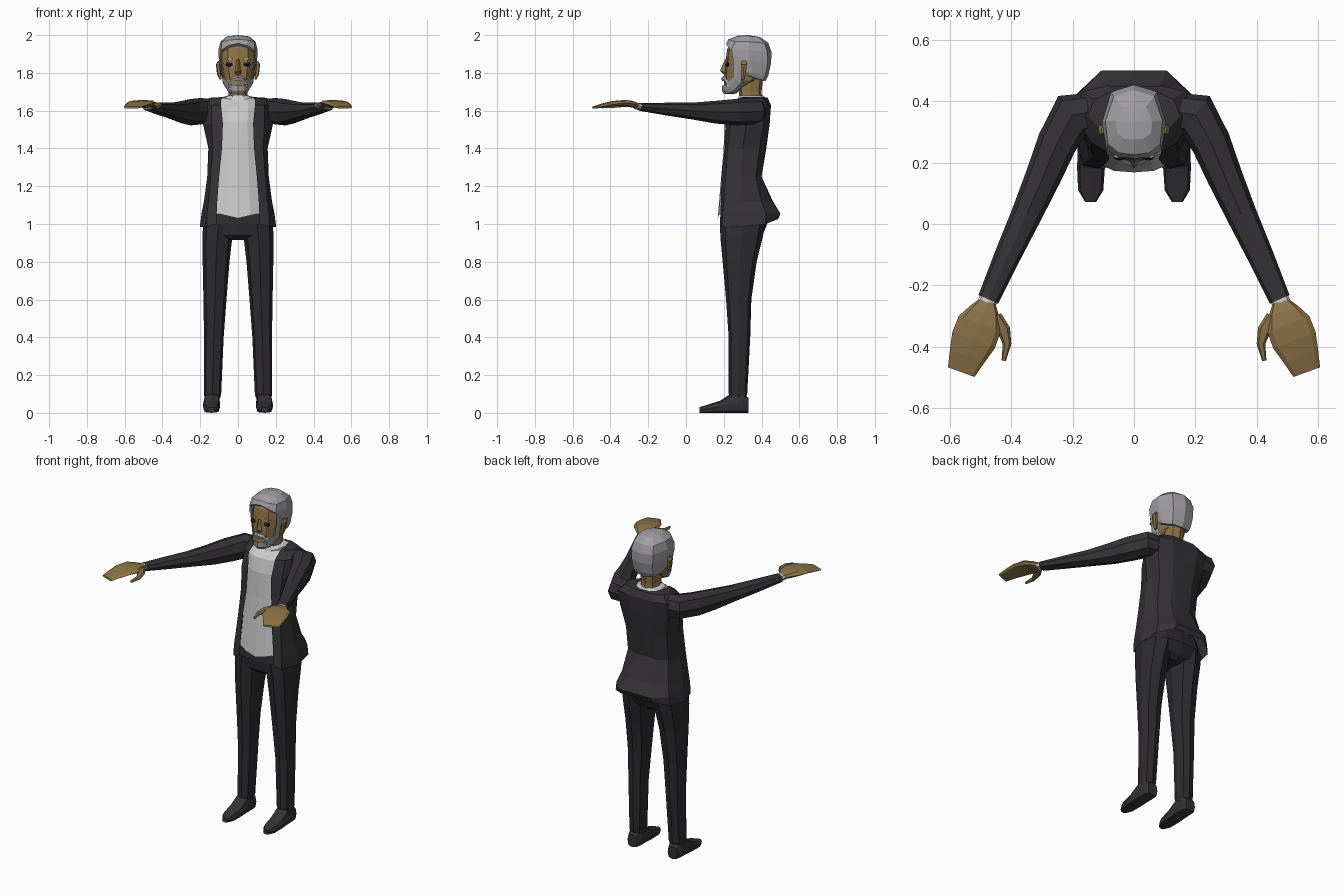
import bpy, bmesh, math
from mathutils import Vector


def material(name, r, g, b):
    m = bpy.data.materials.new(name)
    m.diffuse_color = (r, g, b, 1)
    return m


SUIT = material("suit_black", .035, .032, .036)
PANTS = material("trouser_black", .026, .024, .028)
SKIN = material("skin", .27, .175, .065)
HAIR = material("grey_hair", .35, .34, .36)
DARK = material("eye_dark", .02, .02, .025)


def make(name, rows, mat, closed, mirror):
    """Bridge rows of points into a flat-shaded mesh."""
    bm = bmesh.new()
    vs = [[bm.verts.new(p) for p in row] for row in rows]
    n = len(rows[0])
    for a, b in zip(vs, vs[1:]):
        for i in range(n if closed else n - 1):
            j = (i + 1) % n
            bm.faces.new((a[i], a[j], b[j], b[i]))
    if closed:
        bm.faces.new(vs[0][::-1])
        bm.faces.new(vs[-1])
    bmesh.ops.remove_doubles(bm, verts=bm.verts, dist=.0002)
    bmesh.ops.recalc_face_normals(bm, faces=bm.faces)
    me = bpy.data.meshes.new(name)
    bm.to_mesh(me)
    bm.free()
    ob = bpy.data.objects.new(name, me)
    bpy.context.collection.objects.link(ob)
    if mat:
        me.materials.append(mat)
    if mirror:
        m = ob.modifiers.new("mirror", 'MIRROR')
        m.merge_threshold = .001
    return ob


def ring(c, u, v, n, p):
    f = lambda t: math.copysign(abs(t) ** p, t) if abs(t) > 1e-6 else 0
    return [c + u * f(math.cos(k * math.tau / n)) + v * f(math.sin(k * math.tau / n))
            for k in range(n)]


def column(name, rows, mat=None, n=8, p=.8, mirror=False):
    """Upright loft; row = z, centre x, centre y, radius x, radius y."""
    make(name, [ring(Vector((x, y, z)), Vector((rx, 0, 0)), Vector((0, ry, 0)), n, p)
                for z, x, y, rx, ry in rows], mat, True, mirror)


def tube(name, pts, mat=None, n=8, p=.85):
    """Mirrored loft along a path; point = x, y, z, half width, half height."""
    rows = []
    for i, (x, y, z, w, h) in enumerate(pts):
        a, b = pts[max(i - 1, 0)], pts[min(i + 1, len(pts) - 1)]
        t = Vector((b[0] - a[0], b[1] - a[1], 0)).normalized()
        rows.append(ring(Vector((x, y, z)), Vector((-t.y, t.x, 0)) * w,
                         Vector((0, 0, h)), n, p))
    make(name, rows, mat, True, True)


def shell(name, rows, mat=None):
    """Open mirrored sheet from half rows of points."""
    return make(name, rows, mat, False, True)


def level(z, *xy):
    return [(x, y, z) for x, y in xy]


# trousers: pelvis and legs
column("trouser_hips", [(.915, 0, .29, .05, .08), (.94, 0, .295, .13, .11),
                        (1.0, 0, .305, .185, .125), (1.09, 0, .30, .165, .11)], PANTS, 12, .7)
column("trouser_leg", [(.075, .136, .276, .04, .04), (.1, .135, .275, .046, .049),
                       (.4, .128, .283, .052, .057), (.6, .122, .279, .061, .067),
                       (.8, .116, .284, .071, .09), (.93, .109, .294, .079, .112),
                       (1.0, .1, .3, .085, .12)], PANTS, 8, .8, True)
# shoes
tube("shoe", [(.138, .33, .04, .033, .04), (.138, .3, .052, .043, .052),
              (.139, .235, .05, .045, .05), (.14, .18, .032, .045, .032),
              (.141, .11, .021, .041, .021), (.141, .072, .015, .018, .015)], SUIT, 8, .6)

# shirt front and collar
shell("shirt_front", [
    [(0, .168, 1.03), (.065, .173, 1.045), (.125, .2, 1.06), (.15, .3, 1.06)],
    level(1.2, (0, .182), (.06, .187), (.12, .215), (.14, .3)),
    level(1.38, (0, .198), (.055, .202), (.115, .23), (.13, .3)),
    level(1.54, (0, .206), (.05, .21), (.11, .24), (.13, .3)),
    level(1.62, (0, .228), (.055, .23), (.11, .26), (.13, .32)),
    [(0, .27, 1.65), (.05, .27, 1.663), (.09, .3, 1.668), (.1, .34, 1.66)],
    [(0, .29, 1.65), (.045, .3, 1.66), (.055, .33, 1.67), (.055, .36, 1.67)]])
column("shirt_collar", [(1.64, 0, .345, .095, .085), (1.672, 0, .347, .083, .072),
                        (1.68, 0, .345, .054, .066)], None, 10)

# jacket: front edge, front, side, rear side, back, back centre
shell("jacket", [
    [(.115, .18, 1.0), (.165, .19, .985), (.202, .3, .985),
     (.19, .42, 1.0), (.11, .485, 1.025), (0, .49, 1.03)],
    level(1.055, (.113, .182), (.163, .193), (.193, .3), (.18, .425), (.105, .5), (0, .5)),
    level(1.12, (.11, .185), (.157, .2), (.18, .29), (.16, .4), (.09, .455), (0, .46)),
    level(1.25, (.1, .188), (.145, .21), (.163, .29), (.14, .37), (.07, .4), (0, .4)),
    level(1.4, (.085, .205), (.133, .22), (.157, .3), (.14, .39), (.07, .422), (0, .425)),
    level(1.53, (.08, .212), (.14, .235), (.185, .32), (.165, .41), (.08, .443), (0, .443)),
    level(1.63, (.09, .235), (.14, .265), (.19, .35), (.17, .43), (.09, .45), (0, .447)),
    level(1.668, (.088, .285), (.11, .3), (.15, .35), (.13, .405), (.07, .432), (0, .43)),
    level(1.672, (.085, .3), (.088, .32), (.085, .36), (.07, .395), (.04, .415), (0, .415))],
    SUIT)
tube("jacket_sleeve", [(.11, .37, 1.6, .06, .06), (.2, .355, 1.597, .077, .07),
                       (.25, .265, 1.592, .065, .07), (.295, .155, 1.592, .058, .06),
                       (.35, .03, 1.598, .05, .044), (.41, -.1, 1.608, .043, .034),
                       (.474, -.245, 1.62, .035, .021)], SUIT)
tube("shirt_cuff", [(.465, -.225, 1.621, .03, .018), (.484, -.268, 1.625, .031, .018)])

# hands
tube("hand", [(.477, -.25, 1.626, .026, .014), (.487, -.285, 1.634, .052, .018),
              (.502, -.325, 1.64, .073, .017), (.522, -.378, 1.639, .074, .013),
              (.543, -.43, 1.629, .06, .011), (.562, -.482, 1.617, .046, .006)], SKIN, 8, .7)
tube("thumb", [(.45, -.3, 1.634, .02, .013), (.424, -.345, 1.63, .022, .013),
               (.413, -.39, 1.624, .014, .011), (.424, -.445, 1.618, .007, .006)], SKIN, 6)

# neck and head
column("neck", [(1.63, 0, .345, .055, .06), (1.7, 0, .34, .05, .06),
                (1.82, 0, .345, .06, .068)], SKIN)
column("head", [(1.692, 0, .235, .038, .032), (1.72, 0, .25, .055, .05),
                (1.76, 0, .293, .073, .09), (1.82, 0, .307, .085, .102),
                (1.87, 0, .318, .09, .108), (1.93, 0, .324, .09, .105),
                (1.97, 0, .33, .06, .08)], SKIN, 12)
column("ear", [(1.765, .092, .3, .006, .01), (1.79, .1, .303, .011, .014),
               (1.845, .106, .307, .011, .019), (1.863, .1, .307, .006, .012)],
       SKIN, 6, .8, True)
shell("nose", [[(0, .205, 1.87), (.008, .212, 1.87)],
               [(0, .18, 1.81), (.018, .208, 1.803)],
               [(0, .203, 1.79), (.014, .208, 1.792)]], SKIN)
column("eye", [(1.835, .046, .221, .012, .007), (1.845, .046, .218, .021, .011),
               (1.856, .046, .221, .014, .007)], DARK, 8, .9, True)
column("eyebrow", [(1.872, .046, .221, .024, .008), (1.878, .046, .221, .022, .007)],
       HAIR, 6, .9, True)

# hair: closed cap over an open back and sides
hairline = [(0, .213, 1.957), (.05, .217, 1.945), (.09, .24, 1.92),
            (.104, .33, 1.92), (.075, .43, 1.91), (0, .453, 1.91)]
shell("hair_cap", [
    [(0, .225, 1.945), (.045, .23, 1.935), (.085, .25, 1.91)] + hairline[3:],
    hairline,
    [(0, .225, 1.978), (.05, .232, 1.973), (.085, .26, 1.965),
     (.093, .335, 1.965), (.066, .415, 1.958), (0, .435, 1.96)],
    [(0, .275, 1.998), (.03, .277, 1.995), (.055, .295, 1.993),
     (.06, .335, 1.993), (.04, .38, 1.99), (0, .39, 1.99)],
    [(0, .33, 2.0)] * 6], HAIR)
shell("hair_back", [
    hairline[2:],
    [(.094, .25, 1.87), (.101, .34, 1.865), (.073, .432, 1.85), (0, .45, 1.85)],
    [(.093, .31, 1.81), (.093, .35, 1.8), (.066, .42, 1.785), (0, .435, 1.785)],
    [(.085, .325, 1.79), (.083, .36, 1.775), (.06, .408, 1.76), (0, .42, 1.755)],
    [(.06, .33, 1.79), (.055, .35, 1.775), (.045, .385, 1.765), (0, .39, 1.765)]], HAIR)

# beard with sideburns, and moustache
shell("beard", [
    [(0, .19, 1.735), (.03, .2, 1.732), (.05, .218, 1.745), (.078, .248, 1.775), (.092, .25, 1.88)],
    [(0, .19, 1.705), (.032, .202, 1.707), (.057, .23, 1.722), (.083, .27, 1.765), (.097, .275, 1.88)],
    [(0, .203, 1.687), (.03, .212, 1.69), (.052, .245, 1.7), (.08, .29, 1.745), (.094, .298, 1.88)],
    [(0, .265, 1.69), (.025, .265, 1.693), (.04, .28, 1.705), (.06, .31, 1.75), (.08, .31, 1.88)]],
    HAIR)
shell("moustache", [
    [(0, .2, 1.785), (.028, .208, 1.78), (.05, .222, 1.76), (.056, .228, 1.73)],
    [(0, .187, 1.775), (.028, .195, 1.77), (.048, .212, 1.75), (.052, .216, 1.725)],
    [(0, .19, 1.758), (.024, .199, 1.756), (.038, .212, 1.74), (.04, .214, 1.72)]], HAIR)
